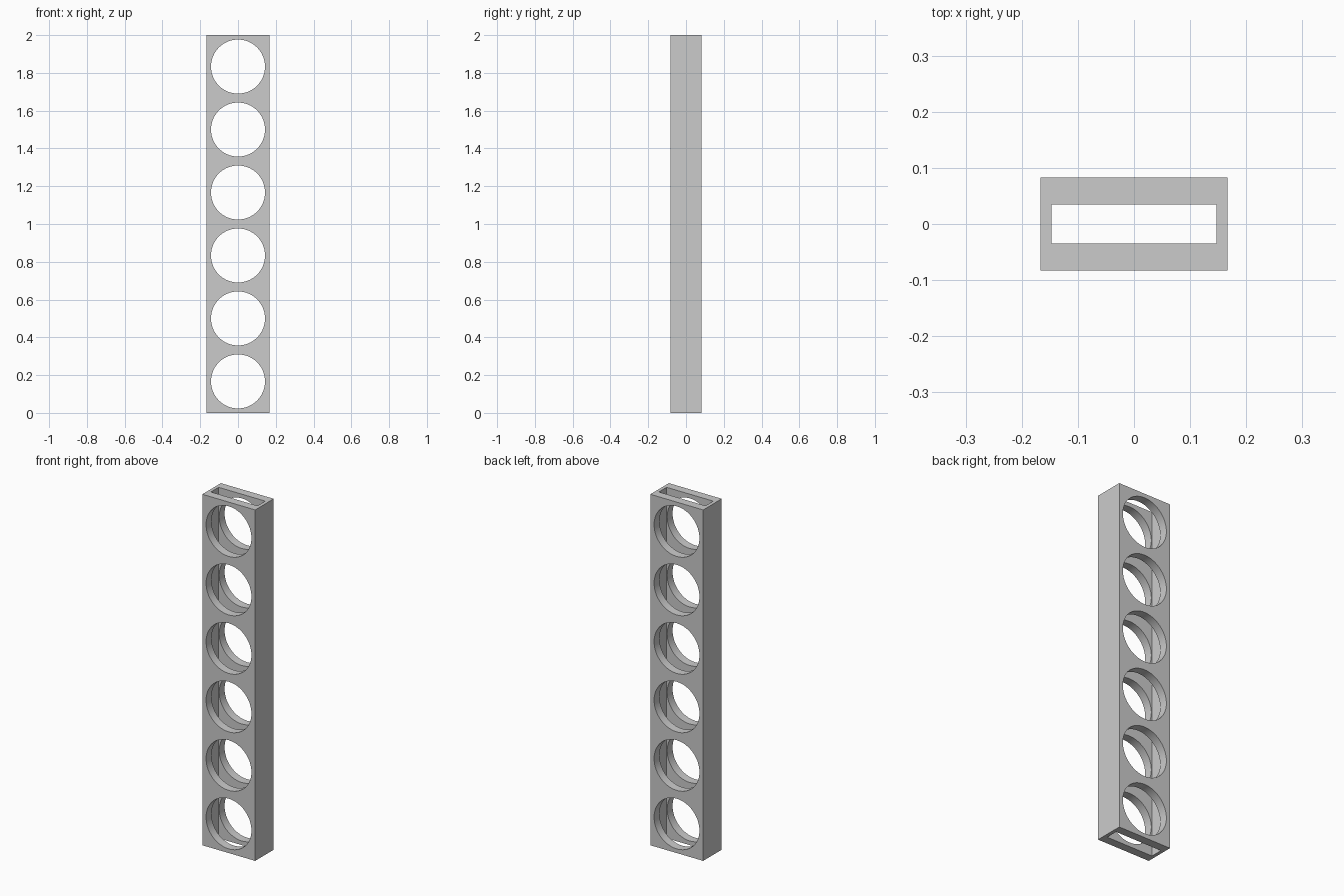
import bpy, bmesh
from math import pi, radians
from mathutils import Matrix

if "Cube" in bpy.data.objects:
    bpy.data.objects.remove(bpy.data.objects["Cube"])

HEIGHT, HALF_X, HALF_Y = 2.0, 0.1667, 0.0833
SLOT_X, SLOT_Y = 0.147, 0.0348
HOLES, HOLE_R = 6, 0.143


def make_object(name, bm):
    bmesh.ops.recalc_face_normals(bm, faces=bm.faces[:])
    mesh = bpy.data.meshes.new(name)
    bm.to_mesh(mesh)
    bm.free()
    obj = bpy.data.objects.new(name, mesh)
    bpy.context.collection.objects.link(obj)
    return obj


# Rectangular tube, open at both ends
bm = bmesh.new()
corners = [(-1, -1), (1, -1), (1, 1), (-1, 1)]


def ring(hx, hy, z):
    return [bm.verts.new((sx * hx, sy * hy, z)) for sx, sy in corners]


rings = [ring(HALF_X, HALF_Y, 0), ring(HALF_X, HALF_Y, HEIGHT),
         ring(SLOT_X, SLOT_Y, HEIGHT), ring(SLOT_X, SLOT_Y, 0)]
for i in range(4):
    a, b = rings[i], rings[(i + 1) % 4]
    for j in range(4):
        k = (j + 1) % 4
        bm.faces.new((a[j], a[k], b[k], b[j]))
body = make_object("perforated_tube", bm)

# Column of round hole cutters running front to back
bm = bmesh.new()
pitch = HEIGHT / HOLES
for i in range(HOLES):
    place = Matrix.Translation((0, 0, pitch * (i + 0.5))) @ Matrix.Rotation(pi / 2, 4, 'X')
    bmesh.ops.create_cone(bm, cap_ends=True, segments=64, radius1=HOLE_R,
                          radius2=HOLE_R, depth=0.4, matrix=place)
cutter = make_object("hole_cutters", bm)
cutter.hide_render = True

# Cut the holes, then smooth their rims
mod = body.modifiers.new("holes", 'BOOLEAN')
mod.operation = 'DIFFERENCE'
mod.solver = 'EXACT'
mod.object = cutter
bpy.context.view_layer.objects.active = body
body.select_set(True)
bpy.ops.object.modifier_apply(modifier=mod.name)
bpy.data.objects.remove(cutter)
bpy.ops.object.shade_smooth_by_angle(angle=radians(30))
